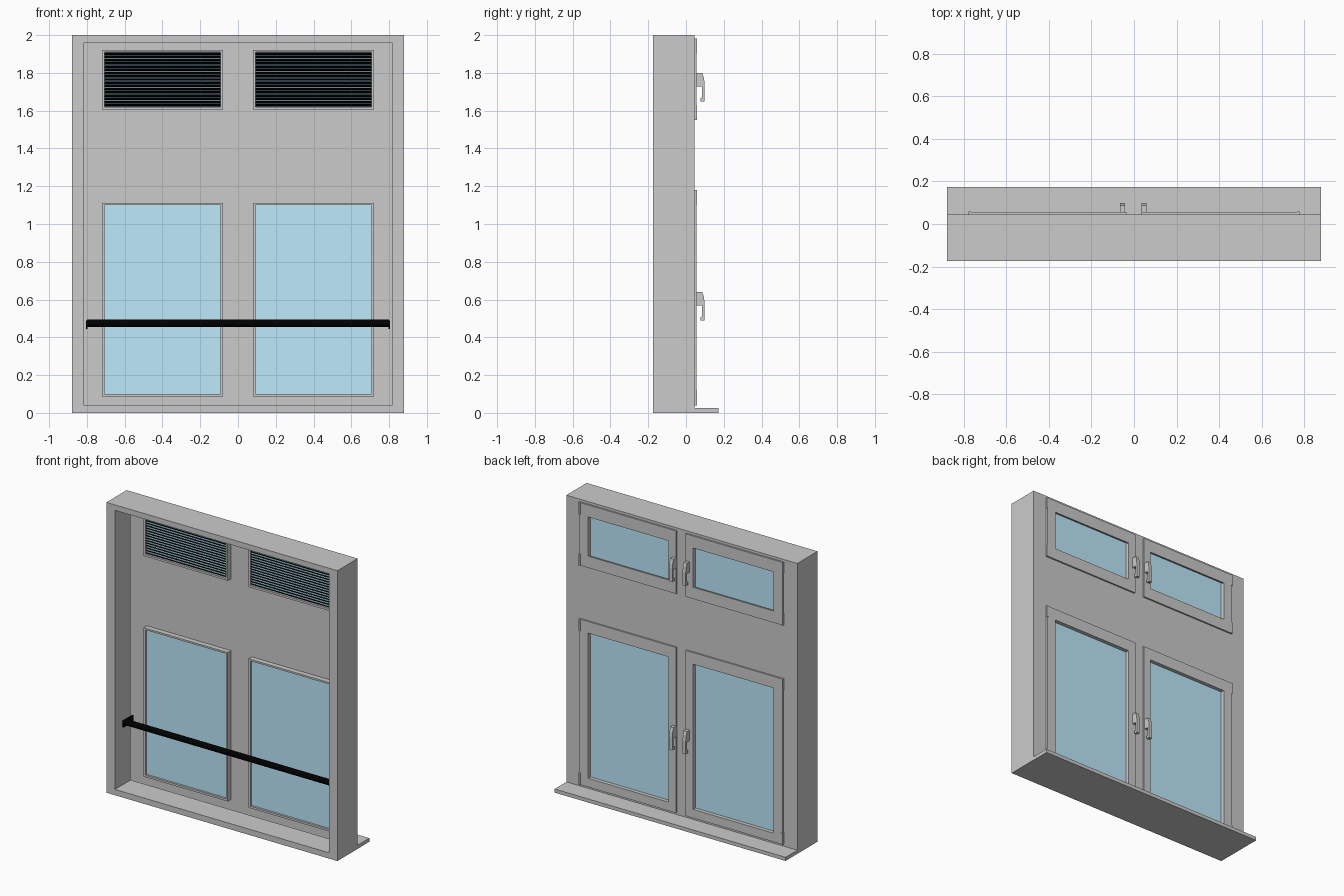
import bpy, bmesh, math
from mathutils import Matrix, Vector

if "Cube" in bpy.data.objects:
    bpy.data.objects.remove(bpy.data.objects["Cube"])


def material(name, rgb):
    m = bpy.data.materials.new(name)
    m.diffuse_color = (*rgb, 1)
    m.use_nodes = True
    m.node_tree.nodes["Principled BSDF"].inputs["Base Color"].default_value = m.diffuse_color
    return m


BLUE = material("pale_blue_glass", (0.51, 0.82, 0.97))
BLACK = material("black_metal", (0.0, 0.0, 0.0))


def finish(name, bm, mat=None):
    bmesh.ops.recalc_face_normals(bm, faces=bm.faces)
    me = bpy.data.meshes.new(name)
    bm.to_mesh(me)
    bm.free()
    ob = bpy.data.objects.new(name, me)
    bpy.context.collection.objects.link(ob)
    if mat:
        me.materials.append(mat)
    return ob


def add_box(bm, x, y, z, tilt=0):
    lo, hi = Vector((x[0], y[0], z[0])), Vector((x[1], y[1], z[1]))
    M = (Matrix.Translation((lo + hi) / 2) @ Matrix.Rotation(tilt, 4, 'X')
         @ Matrix.Diagonal((*(hi - lo), 1)))
    bmesh.ops.create_cube(bm, size=1, matrix=M)


def box(name, x, y, z, mat=None):
    bm = bmesh.new()
    add_box(bm, x, y, z)
    return finish(name, bm, mat)


def prism(name, profile, x0, x1, mat=None):
    """Extrude a (y, z) profile along x."""
    bm = bmesh.new()
    f = bm.faces.new([bm.verts.new((x0, y, z)) for y, z in profile])
    r = bmesh.ops.extrude_face_region(bm, geom=[f])
    verts = [v for v in r["geom"] if isinstance(v, bmesh.types.BMVert)]
    bmesh.ops.translate(bm, verts=verts, vec=(x1 - x0, 0, 0))
    return finish(name, bm, mat)


def ring(name, x, z, y, inner_x, inner_z):
    """Rectangular frame with a mitred corner layout."""
    bm = bmesh.new()

    def loop(xs, zs, yy):
        return [bm.verts.new((xs[i], yy, zs[k])) for i, k in ((0, 0), (1, 0), (1, 1), (0, 1))]
    loops = [loop(x, z, y[0]), loop(x, z, y[1]),
             loop(inner_x, inner_z, y[1]), loop(inner_x, inner_z, y[0])]
    for a, b in zip(loops, loops[1:] + loops[:1]):
        for i in range(4):
            j = (i + 1) % 4
            bm.faces.new((a[i], a[j], b[j], b[i]))
    return finish(name, bm)


def side(s, a, b):
    return tuple(sorted((s * a, s * b)))


# row: opening z, sash z, rear opening z, handle bottom z
ROWS = {"lower": ((0.10, 1.10), (0.04, 1.18), (0.10, 1.10), 0.488),
        "upper": ((1.62, 1.91), (1.55, 1.983), (1.63, 1.90), 1.648)}

# Wall casing: front recess, wider pocket behind it, four window openings
casing = box("casing", (-0.88, 0.88), (-0.175, 0.045), (0, 2))
recess = box("recess_cutter", (-0.815, 0.815), (-0.3, 0.0), (0.04, 1.962))
pocket = box("pocket_cutter", (-0.855, 0.855), (-0.005, 0.037), (0.012, 1.99))
bm = bmesh.new()
for oz, *_ in ROWS.values():
    for s in (-1, 1):
        add_box(bm, side(s, 0.093, 0.707), (-0.1, 0.1), oz)
openings = finish("opening_cutter", bm)
for cutter in (recess, pocket, openings):
    mod = casing.modifiers.new(cutter.name, 'BOOLEAN')
    mod.operation, mod.solver, mod.object = 'DIFFERENCE', 'EXACT', cutter
    cutter.hide_render = True
    cutter.hide_viewport = True

# Rear sill
box("sill", (-0.88, 0.88), (0.045, 0.173), (0, 0.025))

for row, (oz, sz, rz, hz) in ROWS.items():
    for s in (-1, 1):
        tag = f"{row}_{'left' if s < 0 else 'right'}"
        ox = side(s, 0.093, 0.707)
        # Front bead, glass and rear sash
        ring(f"front_bead_{tag}", side(s, 0.08, 0.72), (oz[0] - 0.014, oz[1] + 0.012),
             (0.002, 0.037), ox, oz)
        box(f"glass_{tag}", ox, (0.016, 0.03), oz, BLUE)
        ring(f"sash_{tag}", side(s, 0.036, 0.775), sz, (0.045, 0.056), ox, rz)
        # Corner hinges
        for n, z0 in (("bottom", sz[0]), ("top", sz[1] - 0.08)):
            box(f"hinge_{n}_{tag}", side(s, 0.766, 0.778), (0.045, 0.059), (z0, z0 + 0.08))
        # Handle: mount plus hanging lever in one profile
        hx = 0.047 if s > 0 else -0.055
        prof = [(0.05, 0.152), (0.086, 0.152), (0.095, 0.125), (0.099, 0.09), (0.099, 0.0),
                (0.076, 0.0), (0.076, 0.018), (0.085, 0.022), (0.085, 0.08), (0.05, 0.08)]
        prism(f"handle_{tag}", [(y, z + hz) for y, z in prof], hx - 0.012, hx + 0.012)
        # Ventilation slats in front of the upper glass
        if row == "upper":
            bm = bmesh.new()
            n = 17
            for i in range(n):
                z = oz[0] + (i + 0.5) * (oz[1] - oz[0]) / n
                add_box(bm, ox, (0.001, 0.017), (z - 0.001, z + 0.001), math.radians(-45))
            finish(f"slats_{tag}", bm, BLACK)

# Black safety rail with end brackets
bm = bmesh.new()
bmesh.ops.create_cone(bm, segments=16, radius1=0.02, radius2=0.02, depth=1.6, cap_ends=True,
                      matrix=Matrix.Translation((0, -0.085, 0.475)) @ Matrix.Rotation(math.pi / 2, 4, 'Y'))
rail = finish("rail", bm, BLACK)
for p in rail.data.polygons:
    p.use_smooth = len(p.vertices) == 4
for s in (-1, 1):
    box(f"rail_bracket_{'left' if s < 0 else 'right'}", side(s, 0.797, 0.805), (-0.105, 0.0), (0.445, 0.49), BLACK)
